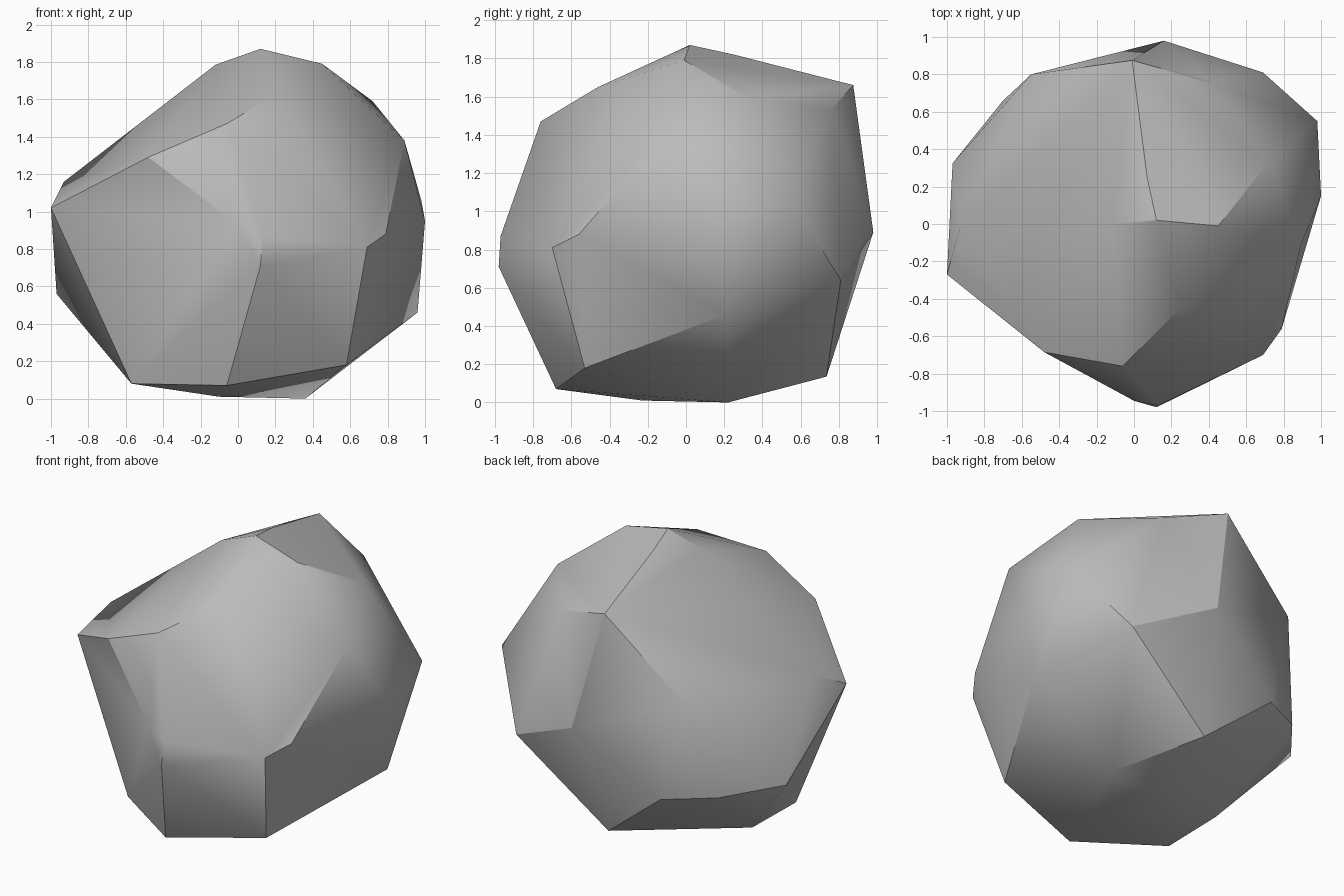
import bpy
import bmesh
import math

# Remove the default cube only
default_cube = bpy.data.objects.get("Cube")
if default_cube:
    bpy.data.objects.remove(default_cube, do_unlink=True)


def make_material(name, color):
    material = bpy.data.materials.new(name)
    material.use_nodes = True
    material.diffuse_color = color
    shader = material.node_tree.nodes["Principled BSDF"]
    shader.inputs["Base Color"].default_value = color
    return material


def hull_object(name, corner_groups, material):
    """Wrap the corner points in a convex skin and shade it with crisp creases."""
    mesh = bpy.data.meshes.new(name)
    skin = bmesh.new()
    for group in corner_groups:
        for corner in group:
            skin.verts.new(corner)
    result = bmesh.ops.convex_hull(skin, input=skin.verts[:])
    # Drop corners that fell inside the skin
    buried = {item for key in ("geom_interior", "geom_unused")
              for item in result[key] if isinstance(item, bmesh.types.BMVert)}
    bmesh.ops.delete(skin, geom=list(buried), context='VERTS')
    # Join nearly coplanar triangles into chipped facets
    bmesh.ops.dissolve_limit(skin, angle_limit=math.radians(2),
                             verts=skin.verts[:], edges=skin.edges[:])
    bmesh.ops.recalc_face_normals(skin, faces=skin.faces[:])
    skin.to_mesh(mesh)
    skin.free()
    mesh.materials.append(material)
    rock = bpy.data.objects.new(name, mesh)
    bpy.context.collection.objects.link(rock)
    return rock


# Underside: the small patch the boulder rests on
underside = [(-.06, -.68, .07), (.58, -.53, .18), (.36, .22, 0), (.06, .735, .135),
             (-.56, .1, .08), (-.57, -.35, .08), (-.1, -.23, .01)]

# Lower belt
lower_belt = [(.12, -.98, .71), (.69, -.7, .81), (.79, -.56, .88), (.96, .21, .46),
              (.69, .81, .64), (-.39, .83, .5), (-.7, .66, .53), (-.97, .325, .56)]

# Widest belt
upper_belt = [(.13, -.97, .87), (0, -.945, .93), (1, .15, .95), (.98, .55, 1.06),
              (.16, .98, .89), (-.55, .8, 1.17), (-.93, -.02, 1.16), (-1, -.27, 1.02)]

# Shoulder
shoulder = [(-.48, -.685, 1.29), (-.06, -.76, 1.47), (.89, -.12, 1.38),
            (.72, .33, 1.59), (.4, .76, 1.53)]

# Crown
crown = [(.24, -.46, 1.65), (.45, -.01, 1.79), (.12, .02, 1.87), (.07, .25, 1.82),
         (-.01, .875, 1.66), (-.12, 0, 1.785)]

stone_grey = make_material("stone grey", (.5, .5, .5, 1))
boulder = hull_object("boulder", [underside, lower_belt, upper_belt, shoulder, crown],
                      stone_grey)

# Soft facets with sharp ridges
bpy.ops.object.select_all(action='DESELECT')
boulder.select_set(True)
bpy.context.view_layer.objects.active = boulder
bpy.ops.object.shade_smooth_by_angle(angle=math.radians(30))
